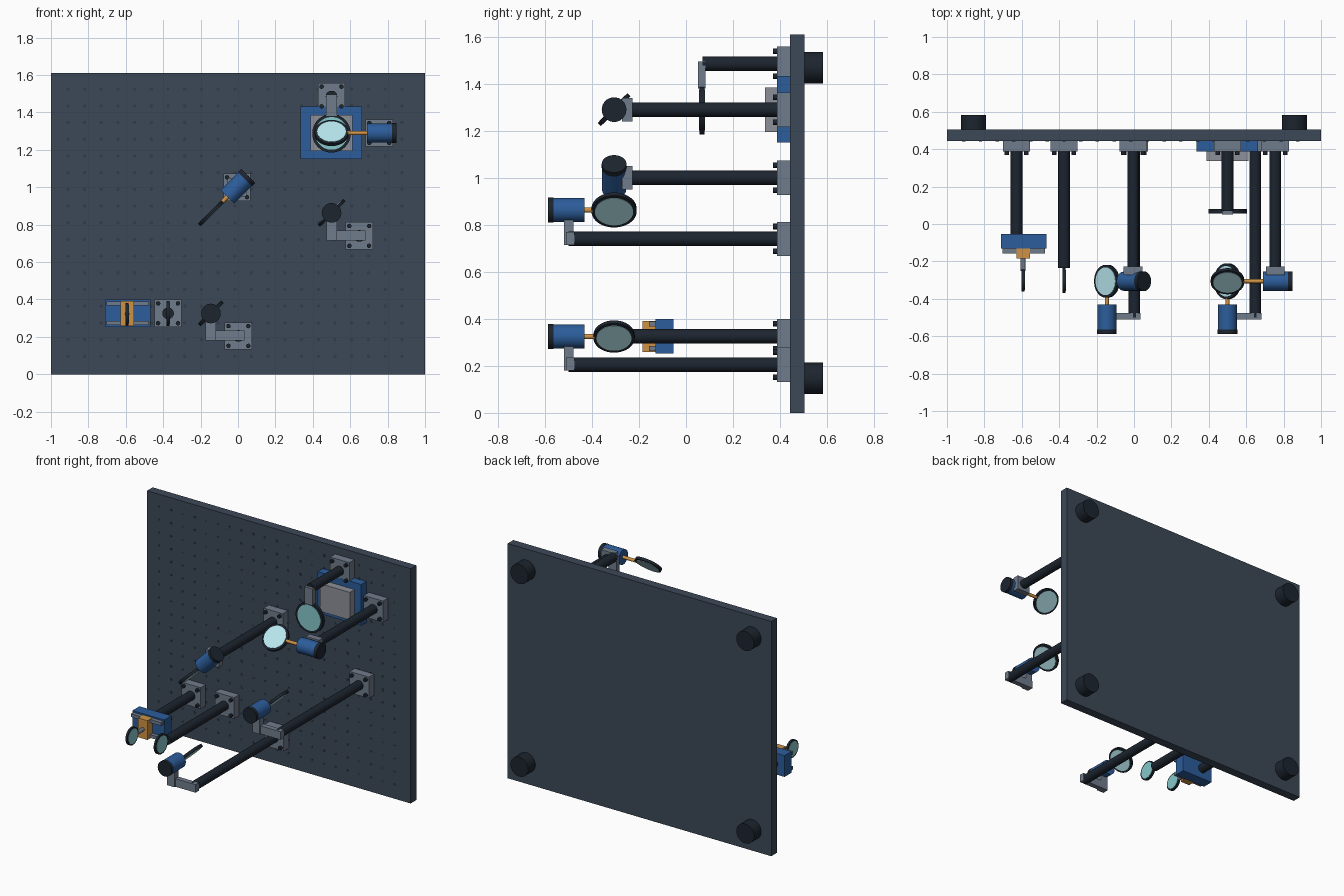
import bpy, bmesh, math
from mathutils import Vector, Matrix

if "Cube" in bpy.data.objects:
    bpy.data.objects.remove(bpy.data.objects["Cube"])


def mat(name, *c):
    m = bpy.data.materials.new(name)
    m.diffuse_color = (*c, 1)
    m.use_nodes = True
    m.node_tree.nodes["Principled BSDF"].inputs["Base Color"].default_value = m.diffuse_color
    return m


BOARD = mat("board_slate", 0.045, 0.064, 0.095)
HOLE = mat("hole_slate", 0.03, 0.043, 0.065)
DARK = mat("dark_metal", 0.012, 0.018, 0.028)
GREY = mat("steel_grey", 0.16, 0.20, 0.26)
PALE = mat("sensor_grey", 0.27, 0.28, 0.32)
BLUE = mat("housing_blue", 0.025, 0.11, 0.33)
ORANGE = mat("orange", 0.62, 0.29, 0.06)
GLASS = mat("glass", 0.48, 0.80, 0.86)
LENS = mat("lens_glass", 0.24, 0.58, 0.60)


def finish(name, bm, m, smooth=False):
    me = bpy.data.meshes.new(name)
    bm.to_mesh(me)
    bm.free()
    me.materials.append(m)
    ob = bpy.data.objects.new(name, me)
    bpy.context.collection.objects.link(ob)
    if smooth:
        bpy.ops.object.select_all(action='DESELECT')
        ob.select_set(True)
        bpy.context.view_layer.objects.active = ob
        bpy.ops.object.shade_smooth_by_angle(angle=math.radians(40))
    return ob


def box(name, x0, x1, y0, y1, z0, z1, m):
    bm = bmesh.new()
    bmesh.ops.create_cube(bm, size=1)
    bmesh.ops.scale(bm, vec=(x1 - x0, y1 - y0, z1 - z0), verts=bm.verts)
    bmesh.ops.translate(bm, vec=((x0 + x1) / 2, (y0 + y1) / 2, (z0 + z1) / 2), verts=bm.verts)
    return finish(name, bm, m)


def add_rod(bm, a, b, r, seg=32):
    a, b = Vector(a), Vector(b)
    rot = (b - a).to_track_quat('Z', 'Y').to_matrix().to_4x4()
    bmesh.ops.create_cone(bm, cap_ends=True, segments=seg, radius1=r, radius2=r,
                          depth=(b - a).length, matrix=Matrix.Translation((a + b) / 2) @ rot)


def rod(name, a, b, r, m, seg=32):
    bm = bmesh.new()
    add_rod(bm, a, b, r, seg)
    return finish(name, bm, m, True)


def disc(name, c, normal, r, thick, glass):
    """Round optic: dark rim with glass showing on both faces."""
    c, n = Vector(c), Vector(normal).normalized()
    rod(name + "_rim", c - n * thick / 2, c + n * thick / 2, r, DARK, 48)
    t = thick / 2 + 0.002
    rod(name + "_glass", c - n * t, c + n * t, r * 0.85, glass, 48)


def post(name, x, z, y_end):
    """Bolted base plate and a post reaching forward."""
    box(name + "_base_plate", x - .073, x + .073, .388, .444, z - .073, z + .073, GREY)
    bm = bmesh.new()
    for sx in (-1, 1):
        for sz in (-1, 1):
            add_rod(bm, (x + sx * .053, .37, z + sz * .053), (x + sx * .053, .39, z + sz * .053), .012, 12)
    finish(name + "_bolts", bm, DARK, True)
    rod(name + "_post", (x, .39, z), (x, y_end, z), .031, DARK)


def scanner(name, c, axis, normal, start, r):
    """Mirror at c turned by a motor lying along axis."""
    c, d = Vector(c), Vector(axis).normalized()
    disc(name + "_mirror", c, normal, r, .018, GLASS)
    rod(name + "_shaft", c + d * (r - .005), c + d * (start + .01), .011, ORANGE, 16)
    rod(name + "_motor", c + d * start, c + d * (start + .135), .051, BLUE)
    rod(name + "_motor_cap", c + d * (start + .133), c + d * (start + .157), .0525, DARK)


# upright board with hole grid and rear feet
box("board", -1, 1, .443, .504, 0, 1.61, BOARD)
bm = bmesh.new()
for i in range(21):
    for j in range(17):
        x, z = -.91 + i * .0893, .096 + j * .0893
        add_rod(bm, (x, .4415, z), (x, .45, z), .009, 12)
finish("board_holes", bm, HOLE)
for sx in (-1, 1):
    for z in (.147, 1.468):
        rod("rear_foot", (sx * .857, .503, z), (sx * .857, .583, z), .067, DARK)

# linear slider with small mirror
post("slider", -.628, .326, -.055)
box("slider_body", -.71, -.468, -.13, -.054, .253, .399, BLUE)
for z in (.274, .378):
    box("slider_rail", -.703, -.475, -.157, -.128, z - .011, z + .011, GREY)
box("slider_carriage", -.628, -.557, -.185, -.128, .259, .391, ORANGE)
rod("slider_stem", (-.593, -.18, .322), (-.593, -.25, .322), .013, GREY, 16)
disc("slider_mirror", (-.593, -.302, .322), (1, 0, 0), .06, .015, LENS)

# fixed mirror on a post
post("fixed_mirror", -.374, .326, -.235)
disc("fixed_mirror", (-.374, -.302, .326), (1, 0, 0), .067, .015, LENS)

# two scanners whose motors point forward, on L-shaped arms
for name, x, z, mx, mz, r in (("lower_scanner", 0.002, .205, -.145, .325, .088),
                              ("middle_scanner", .648, .74, .5, .863, .096)):
    post(name, x, z, -.5)
    box(name + "_arm", x - .175, x + .033, -.51, -.475, z - .025, z + .03, GREY)
    box(name + "_upright", x - .175, x - .12, -.52, -.478, z - .025, mz - .04, GREY)
    scanner(name, (mx, -.306, mz), (0, -1, 0), (1, 0, -1), .125, r)

# diagonal scanner and side scanner, each on a post with a clamp block
for name, x, z in (("diagonal_scanner", -.005, 1.0), ("side_scanner", .755, 1.29)):
    post(name, x, z, -.235)
    box(name + "_clamp", x - .05, x + .05, -.272, -.228, z - .05, z + .05, GREY)
scanner("diagonal_scanner", (-.145, -.306, .86), (1, 0, 1), (1, 0, -1), .125, .088)
scanner("side_scanner", (.5, -.306, 1.29), (1, 0, 0), (0, -1, 1), .19, .09)

# lens hanging in front of the detector
post("lens", .5, 1.485, .07)
box("lens_hanger", .47, .53, .05, .084, 1.38, 1.495, GREY)
disc("lens", (.5, .068, 1.288), (0, 1, 0), .103, .022, LENS)

# detector box
box("detector_housing", .333, .663, .387, .444, 1.15, 1.433, BLUE)
box("detector_face", .387, .613, .336, .39, 1.195, 1.385, PALE)
